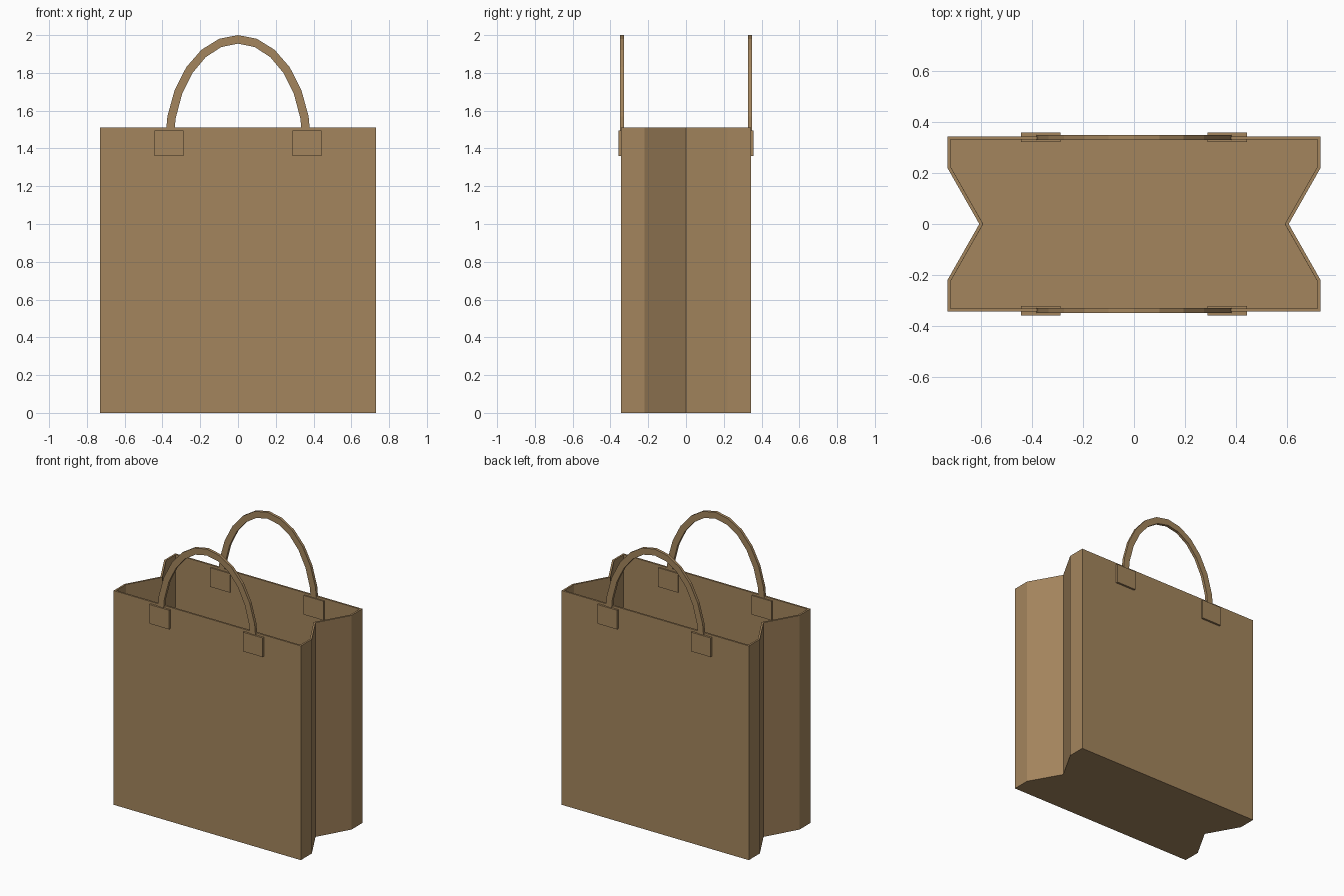
import bpy, bmesh, math

if "Cube" in bpy.data.objects:
    bpy.data.objects.remove(bpy.data.objects["Cube"])

mat = bpy.data.materials.new("kraft_brown")
mat.diffuse_color = (0.37, 0.235, 0.11, 1)
mat.use_nodes = True
mat.node_tree.nodes["Principled BSDF"].inputs["Base Color"].default_value = mat.diffuse_color


def make_object(name, bm):
    bmesh.ops.recalc_face_normals(bm, faces=bm.faces)
    me = bpy.data.meshes.new(name)
    bm.to_mesh(me)
    bm.free()
    me.materials.append(mat)
    ob = bpy.data.objects.new(name, me)
    bpy.context.collection.objects.link(ob)
    return ob


# Open bag body: outline with folded-in sides, extruded up, thin walls
W, D, H = 0.73, 0.343, 1.51
right = [(W, -D), (W, -0.22), (0.605, 0), (W, 0.22), (W, D)]
outline = right + [(-x, y) for x, y in reversed(right)]
bm = bmesh.new()
floor = bm.faces.new([bm.verts.new((x, y, 0)) for x, y in outline])
ext = bmesh.ops.extrude_face_region(bm, geom=[floor], use_keep_orig=True)
top = [v for v in ext["geom"] if isinstance(v, bmesh.types.BMVert)]
bmesh.ops.translate(bm, verts=top, vec=(0, 0, H))
bmesh.ops.recalc_face_normals(bm, faces=bm.faces)
lid = [f for f in bm.faces if all(v.co.z > H - 0.01 for v in f.verts)]
bmesh.ops.delete(bm, geom=lid, context='FACES_ONLY')
me = bpy.data.meshes.new("bag_body")
bm.to_mesh(me)
bm.free()
me.materials.append(mat)
body = bpy.data.objects.new("bag_body", me)
bpy.context.collection.objects.link(body)
wall = body.modifiers.new("wall", 'SOLIDIFY')
wall.thickness = 0.013
wall.offset = -1
wall.use_even_offset = True


# Arched handle: flat strip swept along a half ellipse
def handle(name, y, steps=12, base=1.42, a=0.387, width=0.045, depth=0.02):
    bm = bmesh.new()
    rings = []
    for i in range(steps + 1):
        t = math.pi * i / steps
        ring = []
        for off, dy in ((0, -1), (0, 1), (width, 1), (width, -1)):
            ring.append(bm.verts.new(((a - off) * math.cos(t), y + dy * depth / 2,
                                      base + (2 - base - off) * math.sin(t))))
        rings.append(ring)
    for r, s in zip(rings, rings[1:]):
        for k in range(4):
            n = (k + 1) % 4
            bm.faces.new((r[k], r[n], s[n], s[k]))
    bm.faces.new(rings[0])
    bm.faces.new(rings[-1])
    make_object(name, bm)


# Square patch clamping a handle end through the wall
def patch(name, x, y):
    bm = bmesh.new()
    bmesh.ops.create_cube(bm, size=1)
    bmesh.ops.scale(bm, verts=bm.verts, vec=(0.154, 0.036, 0.135))
    bmesh.ops.translate(bm, verts=bm.verts, vec=(x, y, 1.427))
    make_object(name, bm)


for side, s in (("front", -1), ("back", 1)):
    handle(side + "_handle", s * 0.339)
    for end, e in (("left", -1), ("right", 1)):
        patch(f"{side}_{end}_handle_patch", e * 0.365, s * 0.339)
